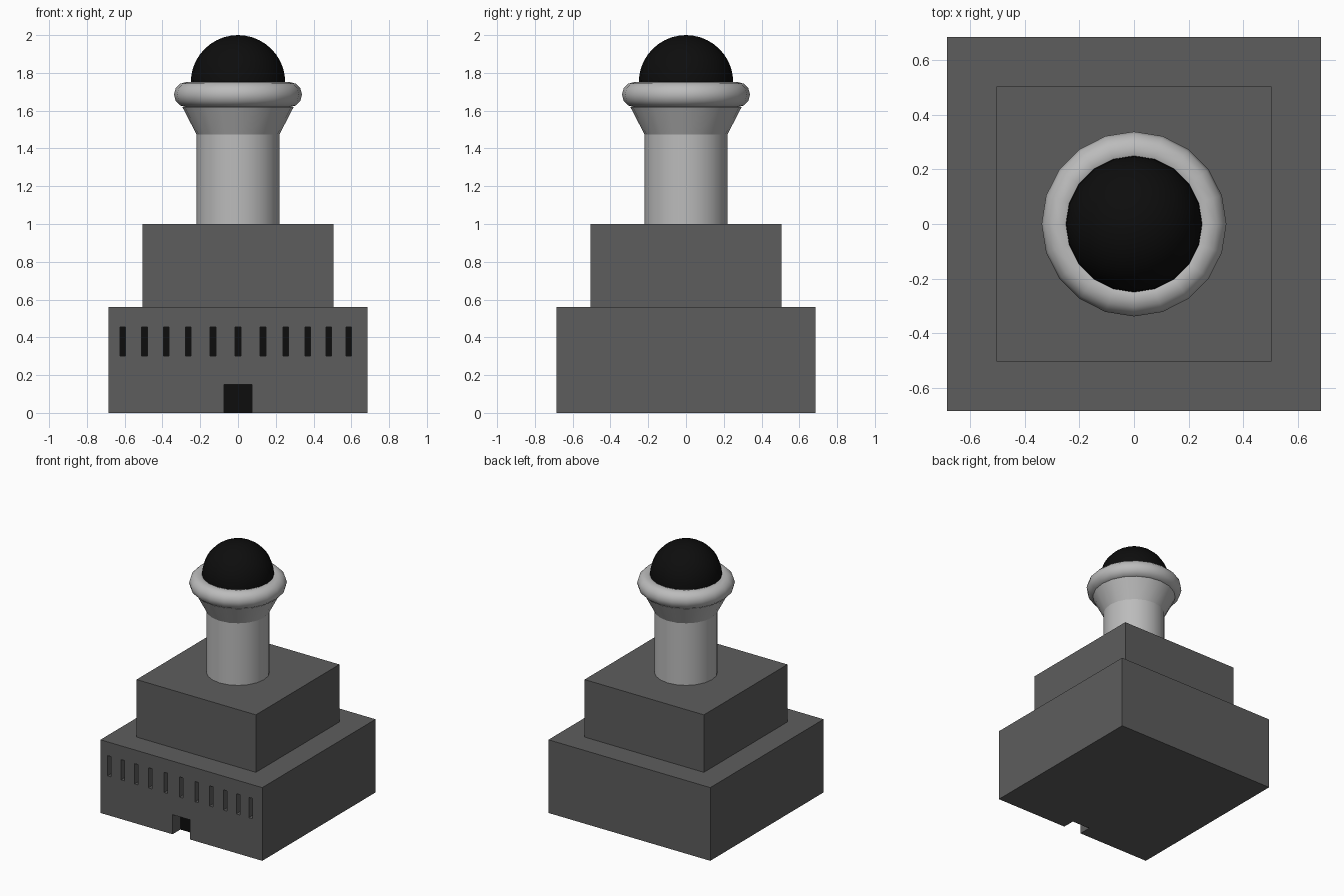
import bpy, bmesh, math
from mathutils import Matrix

if "Cube" in bpy.data.objects:
    bpy.data.objects.remove(bpy.data.objects["Cube"])

def material(name, v):
    m = bpy.data.materials.new(name)
    m.diffuse_color = (v, v, v, 1)
    m.use_nodes = True
    m.node_tree.nodes["Principled BSDF"].inputs["Base Color"].default_value = m.diffuse_color
    return m

STONE = material("dark_grey", 0.11)
BLACK = material("black", 0.004)
LIGHT = material("light_grey", 0.5)

def boxes(name, bounds, mat=None):
    """One object made of boxes given as (x0, x1, y0, y1, z0, z1)."""
    bm = bmesh.new()
    for x0, x1, y0, y1, z0, z1 in bounds:
        mtx = Matrix.Translation(((x0+x1)/2, (y0+y1)/2, (z0+z1)/2)) @ \
            Matrix.Diagonal((x1-x0, y1-y0, z1-z0, 1))
        bmesh.ops.create_cube(bm, size=1, matrix=mtx)
    me = bpy.data.meshes.new(name)
    bm.to_mesh(me)
    bm.free()
    ob = bpy.data.objects.new(name, me)
    bpy.context.collection.objects.link(ob)
    if mat:
        me.materials.append(mat)
    return ob

def lathe(name, profile, mat, closed=False, sides=20):
    """Revolve an (r, z) profile around z."""
    bm = bmesh.new()
    vs = [bm.verts.new((0, r, z)) for r, z in profile]
    n = len(vs)
    es = [bm.edges.new((vs[i], vs[(i+1) % n])) for i in range(n if closed else n-1)]
    bmesh.ops.spin(bm, geom=vs+es, cent=(0, 0, 0), axis=(0, 0, 1),
                   angle=2*math.pi, steps=sides, use_duplicate=False)
    bmesh.ops.remove_doubles(bm, verts=bm.verts[:], dist=1e-4)
    bmesh.ops.recalc_face_normals(bm, faces=bm.faces[:])
    me = bpy.data.meshes.new(name)
    bm.to_mesh(me)
    bm.free()
    me.materials.append(mat)
    ob = bpy.data.objects.new(name, me)
    bpy.context.collection.objects.link(ob)
    bpy.ops.object.select_all(action='DESELECT')
    ob.select_set(True)
    bpy.context.view_layer.objects.active = ob
    bpy.ops.object.shade_smooth_by_angle(angle=math.radians(35))
    return ob

# Stepped square tiers
W, DEPTH = 0.685, 0.10
base = boxes("base_tier", [(-W, W, -W, W, 0, 0.56)], STONE)
boxes("upper_tier", [(-0.505, 0.505, -0.505, 0.505, 0.56, 1.0)], STONE)

# Door and window recesses in the front wall
slots = [-0.61, -0.495, -0.38, -0.264, -0.132, 0, 0.132, 0.253, 0.37, 0.48, 0.586]
openings = [(x-0.015, x+0.015, 0.30, 0.455) for x in slots] + [(-0.075, 0.075, 0, 0.15)]
cutter = boxes("opening_cutter", [(a, b, -W-0.05, -W+DEPTH, c if c else -0.05, d)
                                  for a, b, c, d in openings], STONE)
cutter.hide_render = True
cutter.hide_set(True)
cut = base.modifiers.new("openings", 'BOOLEAN')
cut.operation = 'DIFFERENCE'
cut.solver = 'EXACT'
cut.object = cutter

# Black panels at the back of the recesses
boxes("window_panes", [(a, b, -W+DEPTH-0.005, -W+DEPTH, c, d)
                       for a, b, c, d in openings[:-1]], BLACK)
boxes("door", [(-0.075, 0.075, -W+DEPTH-0.005, -W+DEPTH, 0, 0.15)], BLACK)

# Round tower, flared neck, rounded rim and dome
lathe("tower_shaft", [(0, 1.0), (0.22, 1.0), (0.22, 1.475), (0, 1.475)], LIGHT)
lathe("flared_neck", [(0, 1.475), (0.22, 1.475), (0.295, 1.62), (0, 1.62)], LIGHT)
rim = [(0.272 + 0.067*math.cos(i*math.pi/6), 1.685 + 0.067*math.sin(i*math.pi/6))
       for i in range(12)]
lathe("rim", rim, LIGHT, closed=True)
dome = [(0, 1.69), (0.25, 1.69)] + [
    (0.25*math.cos(i*math.pi/20), 1.75 + 0.25*math.sin(i*math.pi/20)) for i in range(10)]
lathe("dome", dome + [(0, 2.0)], BLACK)
